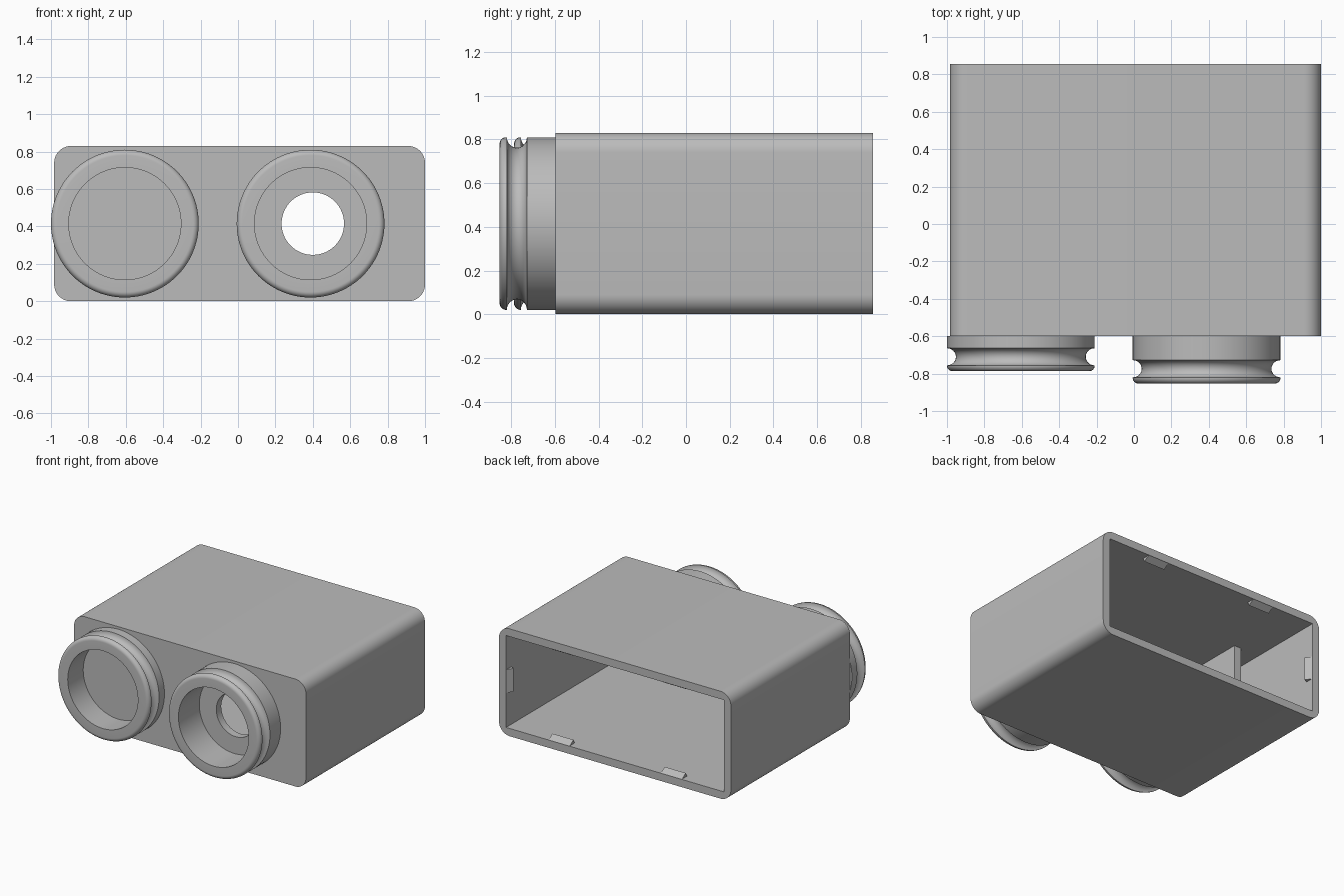
import bpy, bmesh, math
from mathutils import Vector

if "Cube" in bpy.data.objects:
    bpy.data.objects.remove(bpy.data.objects["Cube"])

X0, X1, Y0, Y1, H, T = -0.983, 1.0, -0.598, 0.855, 0.83, 0.06
MID = (X0 + X1) / 2
grey = bpy.data.materials.new("plain grey")
grey.diffuse_color = (0.5, 0.5, 0.5, 1)
grey.use_nodes = True
grey.node_tree.nodes["Principled BSDF"].inputs["Base Color"].default_value = grey.diffuse_color


def finish(name, bm, smooth=True):
    bmesh.ops.recalc_face_normals(bm, faces=bm.faces)
    me = bpy.data.meshes.new(name)
    bm.to_mesh(me)
    bm.free()
    me.materials.append(grey)
    ob = bpy.data.objects.new(name, me)
    bpy.context.collection.objects.link(ob)
    if smooth:
        activate(ob)
        bpy.ops.object.shade_smooth_by_angle(angle=math.radians(35))
    return ob


def activate(ob):
    bpy.ops.object.select_all(action='DESELECT')
    ob.select_set(True)
    bpy.context.view_layer.objects.active = ob


def box(lo, hi):
    bm = bmesh.new()
    bmesh.ops.create_cube(bm, size=1)
    lo, hi = Vector(lo), Vector(hi)
    for v in bm.verts:
        v.co = (lo + hi) / 2 + v.co * (hi - lo)
    return bm


def prism(points, direction):
    """Closed polygon swept along a direction."""
    bm = bmesh.new()
    f = bm.faces.new([bm.verts.new(p) for p in points])
    r = bmesh.ops.extrude_face_region(bm, geom=[f])
    moved = [g for g in r['geom'] if isinstance(g, bmesh.types.BMVert)]
    bmesh.ops.translate(bm, verts=moved, vec=direction)
    return bm


def cut(ob, cutter):
    cutter.hide_render = True
    m = ob.modifiers.new("cut", 'BOOLEAN')
    m.operation, m.object, m.solver = 'DIFFERENCE', cutter, 'EXACT'
    activate(ob)
    bpy.ops.object.modifier_apply(modifier=m.name)
    bpy.data.objects.remove(cutter)


# Housing: box with rounded long edges, open at the back
bm = box((X0, Y0, 0), (X1, Y1, H))
long_edges = [e for e in bm.edges
              if abs(e.verts[0].co.y - e.verts[1].co.y) > 0.5]
bmesh.ops.bevel(bm, geom=long_edges, offset=0.09, segments=10,
                profile=0.5, affect='EDGES')
housing = finish("housing", bm, False)
cut(housing, finish("cavity_cutter", box((X0 + T, Y0 + T, T),
                                         (X1 - T, Y1 + 0.2, H - T)), False))
# Round port in the front wall
hole = [(0.4 + 0.167 * math.cos(a), Y0 - 0.1, 0.415 + 0.167 * math.sin(a))
        for a in (2 * math.pi * i / 64 for i in range(64))]
cut(housing, finish("port_cutter", prism(hole, (0, 0.3, 0)), False))
activate(housing)
bpy.ops.object.shade_smooth_by_angle(angle=math.radians(35))


# Grooved collars on the front
def collar(name, cx, front, groove):
    R, r, g, lip = 0.395, 0.3, 0.046, 0.03
    prof = [(r, Y0), (R, Y0)]
    for i in range(13):                       # half round groove
        a = math.pi * i / 12
        prof.append((R - 0.048 * math.sin(a), groove + g * math.cos(a)))
    for i in range(9):                        # rounded lip
        a = math.pi / 2 * i / 8
        prof.append((R - lip + lip * math.cos(a), front + lip - lip * math.sin(a)))
    prof.append((r, front))
    n, bm = 96, bmesh.new()
    rings = [[bm.verts.new((cx + p * math.cos(2 * math.pi * k / n), y,
                            0.415 + p * math.sin(2 * math.pi * k / n)))
              for p, y in prof] for k in range(n)]
    for k in range(n):
        a, b = rings[k], rings[(k + 1) % n]
        for j in range(len(prof)):
            i = (j + 1) % len(prof)
            bm.faces.new((a[j], a[i], b[i], b[j]))
    finish(name, bm)


collar("left_collar", -0.605, -0.787, -0.71)
collar("right_collar", 0.388, -0.853, -0.774)

# Inner partition behind the left collar
finish("partition", box((-0.76, Y0 + T, T), (-0.70, 0.265, H - T)), False)


# Snap ridges just inside the open back
def ridge(name, base, inward, along, length):
    base, inward, along = Vector(base), Vector(inward), Vector(along)
    pts = [base - along * length / 2 + inward * h + Vector((0, y, 0))
           for y, h in ((-0.005, 0), (-0.05, 0.03), (-0.065, 0))]
    finish(name, prism(pts, along * length), False)


for i, x in enumerate((MID - 0.48, MID + 0.48)):
    ridge(f"floor_ridge_{i}", (x, Y1, T), (0, 0, 1), (1, 0, 0), 0.18)
    ridge(f"ceiling_ridge_{i}", (x, Y1, H - T), (0, 0, -1), (1, 0, 0), 0.18)
ridge("left_ridge", (X0 + T, Y1, H / 2), (1, 0, 0), (0, 0, 1), 0.18)
ridge("right_ridge", (X1 - T, Y1, H / 2), (-1, 0, 0), (0, 0, 1), 0.18)
